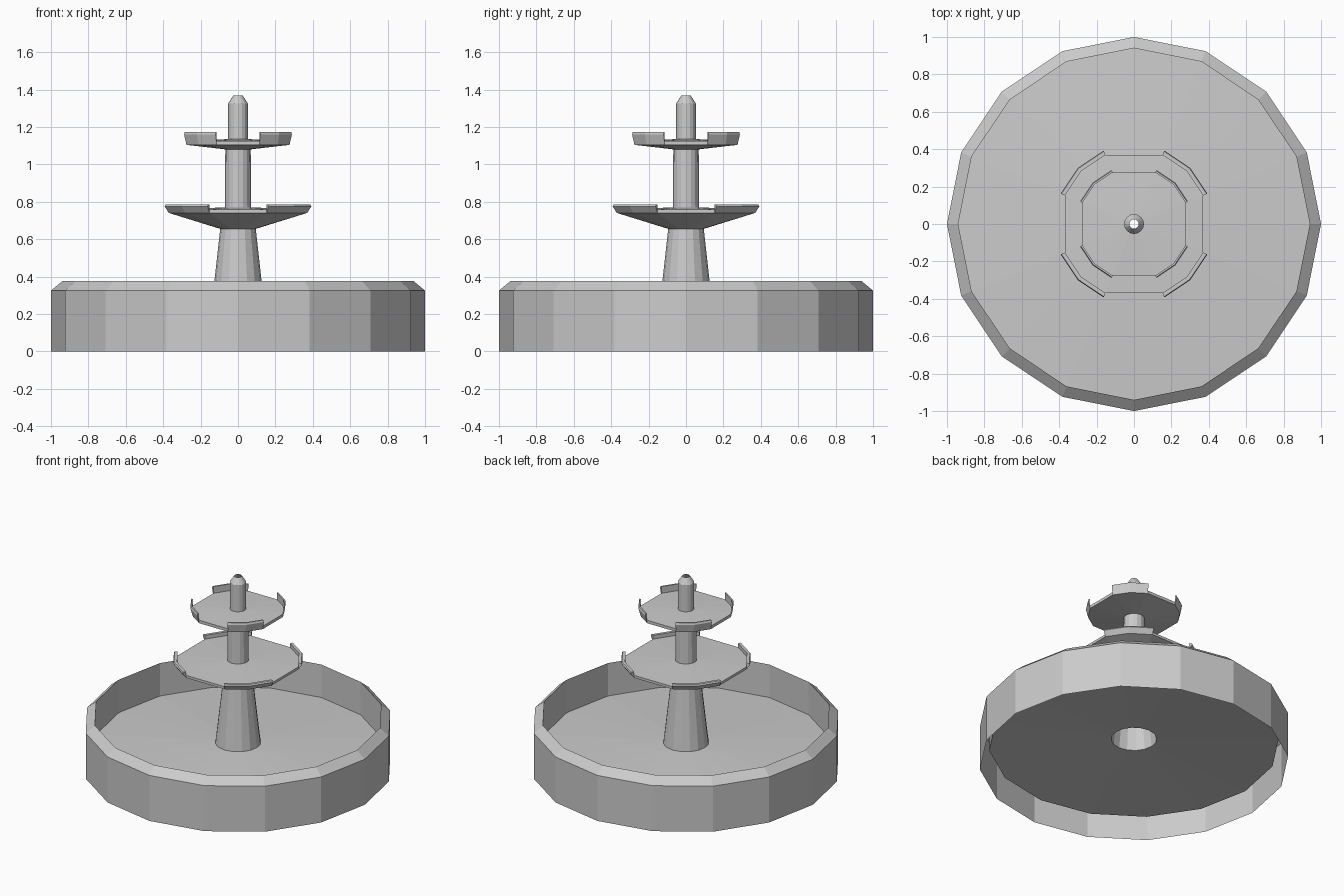
import bpy, bmesh, math

if "Cube" in bpy.data.objects:
    bpy.data.objects.remove(bpy.data.objects["Cube"])

N = 16  # sides of every round part

stone = bpy.data.materials.new("grey stone")
stone.diffuse_color = (0.6, 0.6, 0.6, 1)
stone.use_nodes = True
stone.node_tree.nodes["Principled BSDF"].inputs["Base Color"].default_value = stone.diffuse_color


def ring(bm, r, z, flat=False):
    """Ring of vertices; flat=True straightens the edge across each axis."""
    verts = []
    for i in range(N):
        a = 2 * math.pi * i / N
        k = r * math.cos(2 * math.pi / N) if flat and i % 4 == 0 else r
        verts.append(bm.verts.new((k * math.cos(a), k * math.sin(a), z)))
    return verts


def bridge(bm, a, b, sectors=range(N)):
    for i in sectors:
        j = (i + 1) % N
        bm.faces.new((a[i], a[j], b[j], b[i]))


def finish(bm, name):
    bmesh.ops.delete(bm, geom=[v for v in bm.verts if not v.link_faces], context='VERTS')
    me = bpy.data.meshes.new(name)
    bm.to_mesh(me)
    bm.free()
    me.materials.append(stone)
    ob = bpy.data.objects.new(name, me)
    bpy.context.collection.objects.link(ob)
    return ob


def lathe(name, profile):
    bm = bmesh.new()
    rings = [ring(bm, r, z) for r, z in profile]
    for a, b in zip(rings, rings[1:]):
        bridge(bm, a, b)
    return finish(bm, name)


def bowl(name, under, bottom, rim, floor, centre):
    """Dish with four spill gaps between raised corner rims."""
    bm = bmesh.new()
    inner = ring(bm, *under)
    low = ring(bm, *bottom, flat=True)
    edge = ring(bm, *floor, flat=True)
    mid = ring(bm, *centre)
    bridge(bm, inner, low)
    bridge(bm, edge, mid)
    # spill gaps
    bridge(bm, low, edge, [i for i in range(N) if i % 4 in (0, 3)])
    # raised rims with end caps
    chain = [low] + [ring(bm, r, z) for r, z in rim] + [edge]
    for a, b in zip(chain, chain[1:]):
        bridge(bm, a, b, [i for i in range(N) if i % 4 in (1, 2)])
    for i in range(N):
        if i % 4 == 1:
            bm.faces.new([c[i] for c in chain])
        elif i % 4 == 3:
            bm.faces.new([c[i] for c in reversed(chain)])
    return finish(bm, name)


# Basin: open underneath, floor rises gently to the pedestal
lathe("basin", [(1, 0), (1, 0.325), (0.94, 0.375), (0.94, 0.14), (0.148, 0.18)])

# Hollow columns
lathe("pedestal", [(0.148, 0.18), (0.095, 0.655)])
lathe("middle_column", [(0.07, 0.77), (0.068, 1.08)])
lathe("top_spout", [(0.053, 1.135), (0.053, 1.325), (0.025, 1.368)])

# Bowls
bowl("lower_bowl", (0.095, 0.655), (0.40, 0.74),
     [(0.425, 0.775), (0.42, 0.785), (0.40, 0.785)], (0.40, 0.758), (0.07, 0.77))
bowl("upper_bowl", (0.068, 1.08), (0.298, 1.104),
     [(0.312, 1.16), (0.308, 1.173), (0.298, 1.173)], (0.298, 1.125), (0.053, 1.135))
